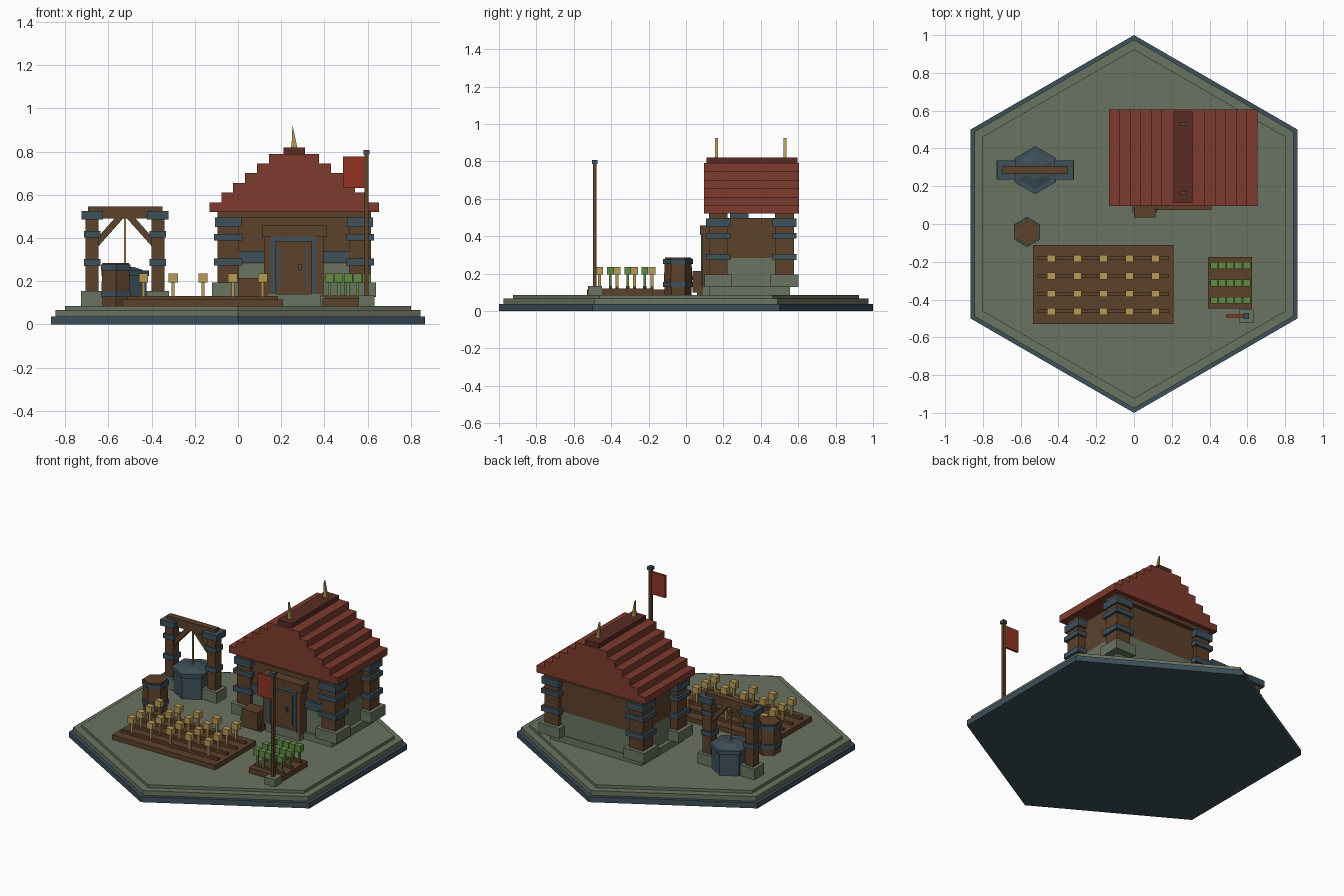
import bpy, bmesh, math
from mathutils import Matrix, Vector

if "Cube" in bpy.data.objects:
    bpy.data.objects.remove(bpy.data.objects["Cube"])


def material(name, r, g, b):
    def lin(c):
        return ((c / 255 + 0.055) / 1.055) ** 2.4
    m = bpy.data.materials.new(name)
    m.diffuse_color = (lin(r), lin(g), lin(b), 1)
    m.use_nodes = True
    m.node_tree.nodes["Principled BSDF"].inputs["Base Color"].default_value = m.diffuse_color
    return m


STONE = material("mossy stone", 106, 116, 97)
SLATE = material("blue slate", 62, 80, 90)
WOOD = material("brown wood", 92, 65, 43)
ROOF = material("red tile", 126, 59, 46)
RIDGE = material("dark red ridge", 88, 44, 36)
FLAG = material("flag red", 145, 52, 36)
STRAW = material("straw", 184, 155, 86)
LEAF = material("leaf green", 98, 140, 68)


class Part:
    """Collects blocks and prisms into one object of one material."""

    def __init__(self, name, mat):
        self.name, self.mat, self.bm = name, mat, bmesh.new()

    def box(self, x0, x1, y0, y1, z0, z1):
        mid = Vector(((x0 + x1) / 2, (y0 + y1) / 2, (z0 + z1) / 2))
        size = (x1 - x0, y1 - y0, z1 - z0, 1)
        bmesh.ops.create_cube(self.bm, size=1, matrix=Matrix.Translation(mid) @ Matrix.Diagonal(size))
        return self

    def block(self, x, y, wx, wy, z0, z1):
        return self.box(x - wx / 2, x + wx / 2, y - wy / 2, y + wy / 2, z0, z1)

    def hexagon(self, x, y, r, z0, z1, r2=None):
        rot = Matrix.Translation((x, y, (z0 + z1) / 2)) @ Matrix.Rotation(math.pi / 2, 4, 'Z')
        # a point of the hexagon faces along y
        geo = bmesh.ops.create_cone(self.bm, cap_ends=True, segments=6, radius1=r,
                                    radius2=r if r2 is None else r2, depth=z1 - z0)
        far = max(geo["verts"], key=lambda v: v.co.length)
        on_y = any(abs(v.co.x) < 1e-5 for v in geo["verts"])
        mat = rot @ Matrix.Rotation(math.pi / 2, 4, 'Z') if on_y else rot
        bmesh.ops.transform(self.bm, matrix=mat, verts=geo["verts"])
        return self

    def profile(self, pts, y0, y1):
        """Extrude an x/z outline along y."""
        f = self.bm.faces.new([self.bm.verts.new((x, y0, z)) for x, z in pts])
        ext = bmesh.ops.extrude_face_region(self.bm, geom=[f])
        vs = [g for g in ext["geom"] if isinstance(g, bmesh.types.BMVert)]
        bmesh.ops.translate(self.bm, vec=(0, y1 - y0, 0), verts=vs)
        return self

    def done(self):
        bmesh.ops.recalc_face_normals(self.bm, faces=self.bm.faces)
        me = bpy.data.meshes.new(self.name)
        self.bm.to_mesh(me)
        self.bm.free()
        me.materials.append(self.mat)
        ob = bpy.data.objects.new(self.name, me)
        bpy.context.scene.collection.objects.link(ob)
        return ob


G = 0.085  # ground level

# Hexagonal ground
Part("base_plate", SLATE).hexagon(0, 0, 1, 0, 0.036).done()
Part("ground_tiers", STONE).hexagon(0, 0, 0.976, 0.036, 0.066).hexagon(0, 0, 0.925, 0.066, G).done()

# House body
CX, CY = 0.26, 0.35
Part("house_foundation", STONE).box(-0.07, 0.59, 0.125, 0.555, G, 0.13) \
    .box(-0.045, 0.565, 0.14, 0.55, 0.13, 0.283).done()
Part("house_walls", WOOD).box(-0.045, 0.565, 0.14, 0.55, 0.283, 0.497).done()
beams = Part("eave_beams", WOOD)
posts = Part("corner_posts", WOOD)
feet = Part("corner_post_feet", STONE)
bands = Part("corner_post_bands", SLATE)
for sx in (-1, 1):
    for sy in (-1, 1):
        x, y = CX + 0.305 * sx, CY + 0.177 * sy
        posts.block(x, y, 0.1, 0.1, 0.19, 0.5)
        feet.block(x, y, 0.15, 0.148, 0.128, 0.195)
        bands.block(x, y, 0.122, 0.13, 0.45, 0.495)
        bands.block(x, y, 0.13, 0.13, 0.388, 0.418)
        bands.block(x, y, 0.13, 0.13, 0.272, 0.305)
for sy in (-1, 1):
    beams.block(CX, CY + 0.177 * sy, 0.71, 0.1, 0.495, 0.52)
for p in (beams, posts, feet, bands):
    p.done()
Part("wall_rails", SLATE).box(0, 0.13, 0.125, 0.15, 0.285, 0.34).box(0.39, 0.53, 0.125, 0.15, 0.285, 0.34).done()

# Stepped roof with ridge and horns
roof = Part("roof_steps", ROOF)
for i in range(6):
    roof.block(CX, CY, 0.786 - 0.111 * i, 0.51, 0.52 + 0.045 * i, 0.565 + 0.045 * i)
roof.done()
Part("roof_ridge", RIDGE).block(CX, 0.353, 0.1, 0.485, 0.79, 0.82).done()
horns = Part("ridge_horns", STRAW)
for y in (0.163, 0.53):
    horns.profile([(0.246, 0.82), (0.274, 0.82), (0.266, 0.86), (0.252, 0.925), (0.25, 0.86)], y - 0.008, y + 0.008)
horns.done()

# Door
Part("door_step", STONE).box(0.14, 0.385, 0.085, 0.15, G, 0.14).done()
Part("door_surround", WOOD).box(0.11, 0.41, 0.075, 0.15, 0.405, 0.457) \
    .box(0.12, 0.155, 0.085, 0.15, 0.13, 0.405).box(0.36, 0.395, 0.085, 0.15, 0.13, 0.405).done()
Part("door_frame", SLATE).box(0.15, 0.175, 0.08, 0.15, 0.14, 0.408) \
    .box(0.34, 0.362, 0.08, 0.15, 0.14, 0.408).box(0.15, 0.362, 0.08, 0.15, 0.385, 0.408).done()
Part("door_leaf", WOOD).box(0.175, 0.34, 0.095, 0.15, 0.14, 0.385).done()
Part("door_straps", SLATE).box(0.19, 0.197, 0.09, 0.096, 0.17, 0.36) \
    .box(0.318, 0.325, 0.09, 0.096, 0.17, 0.36).block(0.288, 0.09, 0.014, 0.02, 0.25, 0.28).done()

# Crate by the door
Part("crate", WOOD).box(0, 0.115, 0.035, 0.125, 0.1, 0.215) \
    .box(-0.008, 0.123, 0.06, 0.1, G, 0.13).done()

# Well with its gantry
WX, WY = -0.523, 0.285
Part("well_basin", SLATE).hexagon(WX, WY, 0.115, G, 0.225).hexagon(WX, WY, 0.127, 0.225, 0.25) \
    .hexagon(WX, WY, 0.1, 0.25, 0.265, 0.05).done()
wp, wf, wb = Part("well_posts", WOOD), Part("well_post_feet", STONE), Part("well_post_bands", SLATE)
for s in (-1, 1):
    x = WX + 0.152 * s
    wp.block(x, WY, 0.06, 0.06, 0.15, 0.49)
    wf.block(x, WY, 0.105, 0.1, G, 0.155)
    wb.block(x, WY, 0.1, 0.1, 0.485, 0.525)
    wb.block(x, WY, 0.076, 0.076, 0.402, 0.432)
    wb.block(x, WY, 0.076, 0.076, 0.27, 0.302)
    wp.profile([(WX + s * a, z) for a, z in ((0.125, 0.36), (0.125, 0.405), (0.045, 0.495), (0.005, 0.495))],
               WY - 0.018, WY + 0.018)
wp.block(WX, WY, 0.345, 0.042, 0.49, 0.545)
for p in (wp, wf, wb):
    p.done()
Part("well_rope", STRAW).block(WX, WY, 0.008, 0.008, 0.26, 0.5).done()

# Barrel
BX, BY = -0.566, -0.042
Part("barrel", WOOD).hexagon(BX, BY, 0.07, G, 0.175, 0.076).hexagon(BX, BY, 0.076, 0.175, 0.285, 0.07).done()
Part("barrel_hoops", SLATE).hexagon(BX, BY, 0.08, 0.25, 0.278) \
    .hexagon(BX, BY, 0.08, 0.128, 0.155).done()

# Grain field
Part("field_bed", WOOD).box(-0.535, 0.208, -0.53, -0.112, G, 0.116).done()
rows, stalks, heads = Part("field_rows", WOOD), Part("grain_stalks", STRAW), Part("grain_heads", STRAW)
for j in range(4):
    y = -0.182 - 0.0935 * j
    rows.block(-0.163, y, 0.695, 0.018, 0.114, 0.132)
    for i in range(5):
        x = -0.438 + 0.138 * i
        stalks.block(x, y, 0.014, 0.014, 0.12, 0.2)
        heads.block(x, y, 0.043, 0.036, 0.195, 0.236)
for p in (rows, stalks, heads):
    p.done()

# Vegetable patch
Part("garden_bed", WOOD).box(0.392, 0.625, -0.448, -0.176, G, 0.12).done()
furrows, stems, leaves = Part("garden_rows", WOOD), Part("green_stems", LEAF), Part("green_heads", LEAF)
for j in range(3):
    y = -0.22 - 0.092 * j
    furrows.block(0.508, y, 0.21, 0.018, 0.118, 0.133)
    for i in range(5):
        x = 0.424 + 0.043 * i
        stems.block(x, y, 0.013, 0.013, 0.12, 0.2)
        leaves.block(x, y, 0.04, 0.036, 0.195, 0.236)
for p in (furrows, stems, leaves):
    p.done()

# Flagpole
FX, FY = 0.595, -0.487
Part("flag_foot", STONE).block(FX, FY, 0.075, 0.075, G, 0.133).done()
Part("flag_pole", WOOD).block(FX, FY, 0.018, 0.018, 0.13, 0.79).done()
Part("pole_cap", SLATE).block(FX, FY, 0.03, 0.03, 0.787, 0.808).done()
Part("flag", FLAG).box(0.487, 0.588, FY - 0.007, FY + 0.007, 0.632, 0.777).done()
